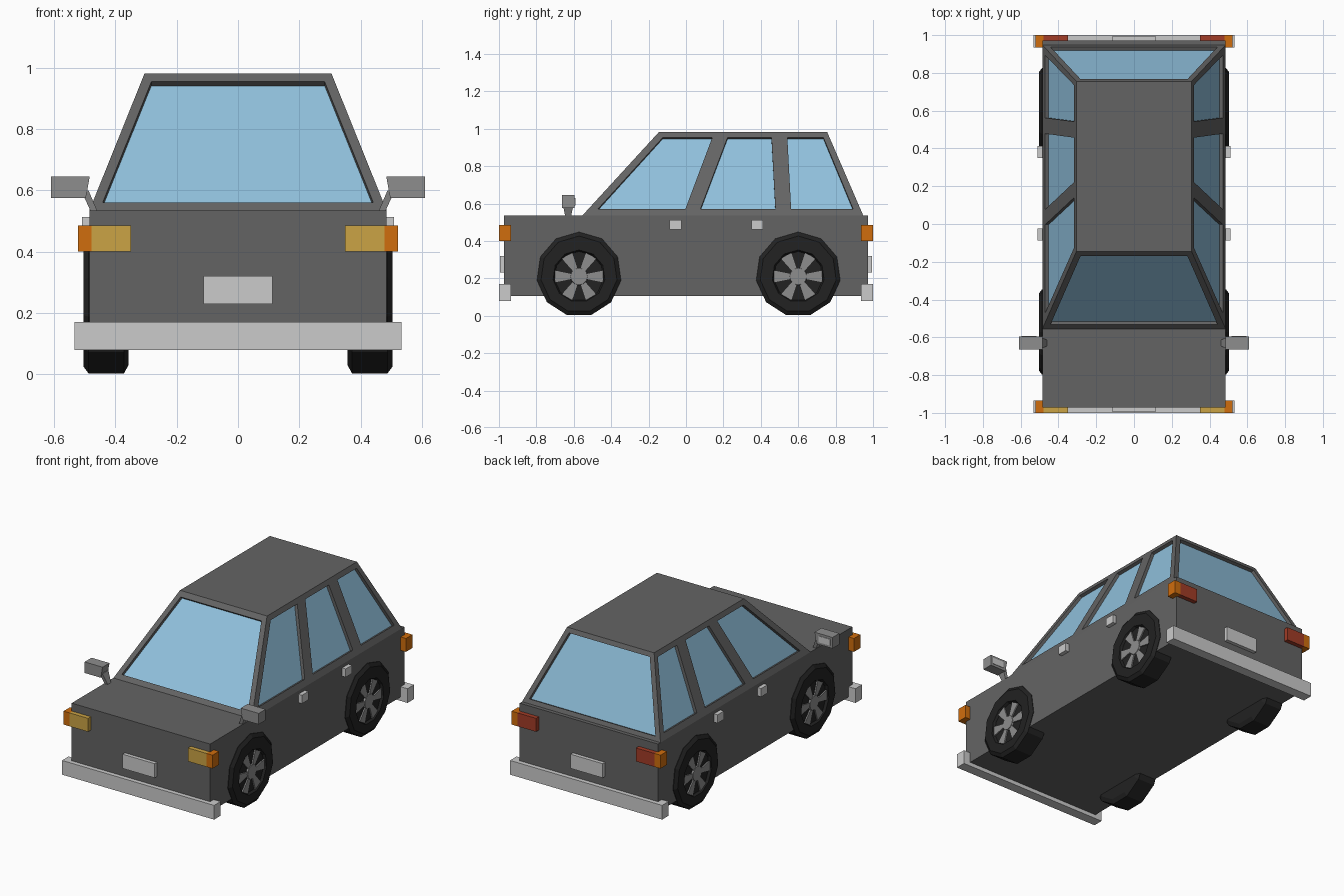
import bpy, bmesh
from math import sin, cos, pi
from mathutils import Vector
from mathutils.geometry import tessellate_polygon

if "Cube" in bpy.data.objects:
    bpy.data.objects.remove(bpy.data.objects["Cube"])


def material(name, r, g, b):
    m = bpy.data.materials.new(name)
    m.use_nodes = True
    m.diffuse_color = (r, g, b, 1)
    m.node_tree.nodes["Principled BSDF"].inputs["Base Color"].default_value = (r, g, b, 1)
    return m


PAINT = material("dark grey paint", .127, .127, .127)
GLASS = material("blue glass", .28, .53, .72)
TRIM = material("light trim", .6, .6, .6)
RUBBER = material("black rubber", .016, .016, .016)
METAL = material("grey metal", .27, .27, .27)
ORANGE = material("orange lamp", .63, .155, .004)
YELLOW = material("yellow lamp", .6, .37, .06)
RED = material("red lamp", .36, .045, .02)


def finish(name, bm, *mats):
    bmesh.ops.remove_doubles(bm, verts=bm.verts, dist=1e-5)
    bmesh.ops.recalc_face_normals(bm, faces=bm.faces)
    mesh = bpy.data.meshes.new(name)
    bm.to_mesh(mesh)
    bm.free()
    for m in mats:
        mesh.materials.append(m)
    ob = bpy.data.objects.new(name, mesh)
    bpy.context.collection.objects.link(ob)
    return ob


def face(bm, points, index=0):
    f = bm.faces.new([bm.verts.new(p) for p in points])
    f.material_index = index


def loft(bm, rings, index=0):
    """Join equal rings of points into a closed solid."""
    for a, b in zip(rings, rings[1:]):
        for i in range(len(a)):
            j = (i + 1) % len(a)
            face(bm, (a[i], a[j], b[j], b[i]), index)
    face(bm, rings[0], index)
    face(bm, rings[-1], index)


def box(name, mat, x, y, z):
    bm = bmesh.new()
    loft(bm, [[(x[0], y[0], h), (x[1], y[0], h), (x[1], y[1], h), (x[0], y[1], h)] for h in z])
    return finish(name, bm, mat)


def both(s, a, b):
    return sorted((s * a, s * b))


# Lower body
SILL, BELT, ROOF = .105, .535, .982
box("body", PAINT, (-.485, .485), (-.972, .972), (SILL, BELT))


# Cabin: sloping faces with recessed window panes
def blend(a, b, z):
    return a + (b - a) * (z - BELT) / (ROOF - BELT)


def half_width(z):
    return blend(.485, .305, z)


def front_y(z):
    return blend(-.555, -.145, z)


def back_y(z):
    return blend(.948, .755, z)


def cabin_face(bm, outer, holes, depth=.02):
    loops = [[Vector(p) for p in loop] for loop in [outer] + holes]
    flat = [p for loop in loops for p in loop]
    for tri in tessellate_polygon(loops):
        face(bm, [flat[i] for i in tri])
    inward = (loops[0][1] - loops[0][0]).cross(loops[0][2] - loops[0][0]).normalized()
    if inward.dot(Vector((0, .2, .7)) - loops[0][0]) < 0:
        inward.negate()
    for hole in loops[1:]:
        pane = [p + inward * depth for p in hole]
        for i in range(len(hole)):
            j = (i + 1) % len(hole)
            face(bm, (hole[i], hole[j], pane[j], pane[i]))
        face(bm, pane, 1)


def end_quad(edge, low, high, margin):
    a, b = half_width(low) - margin, half_width(high) - margin
    return [(-a, edge(low), low), (a, edge(low), low), (b, edge(high), high), (-b, edge(high), high)]


def side_quad(s, ys, low, high):
    return [(s * half_width(z), y, z) for y, z in zip(ys, (low, low, high, high))]


cabin = bmesh.new()
for edge in (front_y, back_y):
    cabin_face(cabin, end_quad(edge, BELT, ROOF, 0), [end_quad(edge, .56, .955, .033)])
side_windows = [(-.47, -.003, .14, -.125), (.078, .478, .457, .222), (.562, .893, .735, .542)]
for s in (-1, 1):
    frame = side_quad(s, (front_y(BELT), back_y(BELT), back_y(ROOF), front_y(ROOF)), BELT, ROOF)
    cabin_face(cabin, frame, [side_quad(s, w, .572, .952) for w in side_windows])
for z in (BELT, ROOF):
    w = half_width(z)
    face(cabin, [(-w, front_y(z), z), (w, front_y(z), z), (w, back_y(z), z), (-w, back_y(z), z)])
finish("cabin", cabin, PAINT, GLASS)

# Bumpers, plates and lamps at both ends
for e, end, lamp in ((-1, "front", YELLOW), (1, "rear", RED)):
    box(end + "_bumper", TRIM, (-.533, .533), both(e, .935, 1), (.08, .17))
    box(end + "_plate", TRIM, (-.113, .113), both(e, .96, .995), (.23, .32))
    for s, side in ((-1, "right"), (1, "left")):
        box(f"{end}_lamp_{side}", lamp, both(s, .35, .479), both(e, .96, 1), (.4, .485))
        box(f"{end}_indicator_{side}", ORANGE, both(s, .479, .522), both(e, .935, 1), (.4, .485))


# Wheels
def ring(s, x, radius, y, z, n=11):
    return [(s * x, y + radius * cos(pi / 2 + 2 * pi * i / n),
             z + radius * sin(pi / 2 + 2 * pi * i / n)) for i in range(n)]


def wheel(name, s, y):
    tyre = bmesh.new()
    profile = [(.358, .2), (.372, .227), (.488, .227), (.504, .205), (.504, .14), (.489, .132)]
    loft(tyre, [ring(s, x, r, y, .221 if r > .15 else .212) for x, r in profile])
    finish(name + "_tyre", tyre, RUBBER)
    rim = bmesh.new()
    for k in range(6):
        a = k * pi / 3
        corners = [(.035, -.35), (.132, -.24), (.132, .24), (.035, .35)]
        loft(rim, [[(s * x, y + r * cos(a + t), .21 + r * sin(a + t)) for r, t in corners]
                   for x in (.487, .497)])
    loft(rim, [ring(s, .487, .048, y, .21, 12), ring(s, .5, .045, y, .21, 12)])
    finish(name + "_rim", rim, METAL)


# Side details
for s, side in ((-1, "right"), (1, "left")):
    wheel("front_wheel_" + side, s, -.572)
    wheel("rear_wheel_" + side, s, .6)
    for door, y in (("front", -.056), ("rear", .381)):
        box(f"{door}_handle_{side}", TRIM, both(s, .48, .51), (y - .032, y + .032), (.46, .513))

    # Mirror housing on a tapered stalk, with a thin reflecting plate behind
    mirror = bmesh.new()
    shell = [(.61, .575), (.61, .645), (.484, .645), (.497, .575)]
    loft(mirror, [[(s * x, y, z) for x, z in shell] for y in (-.664, -.595)])
    stalk = ((.458, .48, .015, .53), (.488, .512, .03, .6))
    loft(mirror, [[(s * a, -.63 - d, z), (s * b, -.63 - d, z), (s * b, -.63 + d, z), (s * a, -.63 + d, z)]
                  for a, b, d, z in stalk])
    finish("mirror_" + side, mirror, METAL)
    box("mirror_glass_" + side, TRIM, both(s, .515, .595), (-.596, -.592), (.59, .63))
